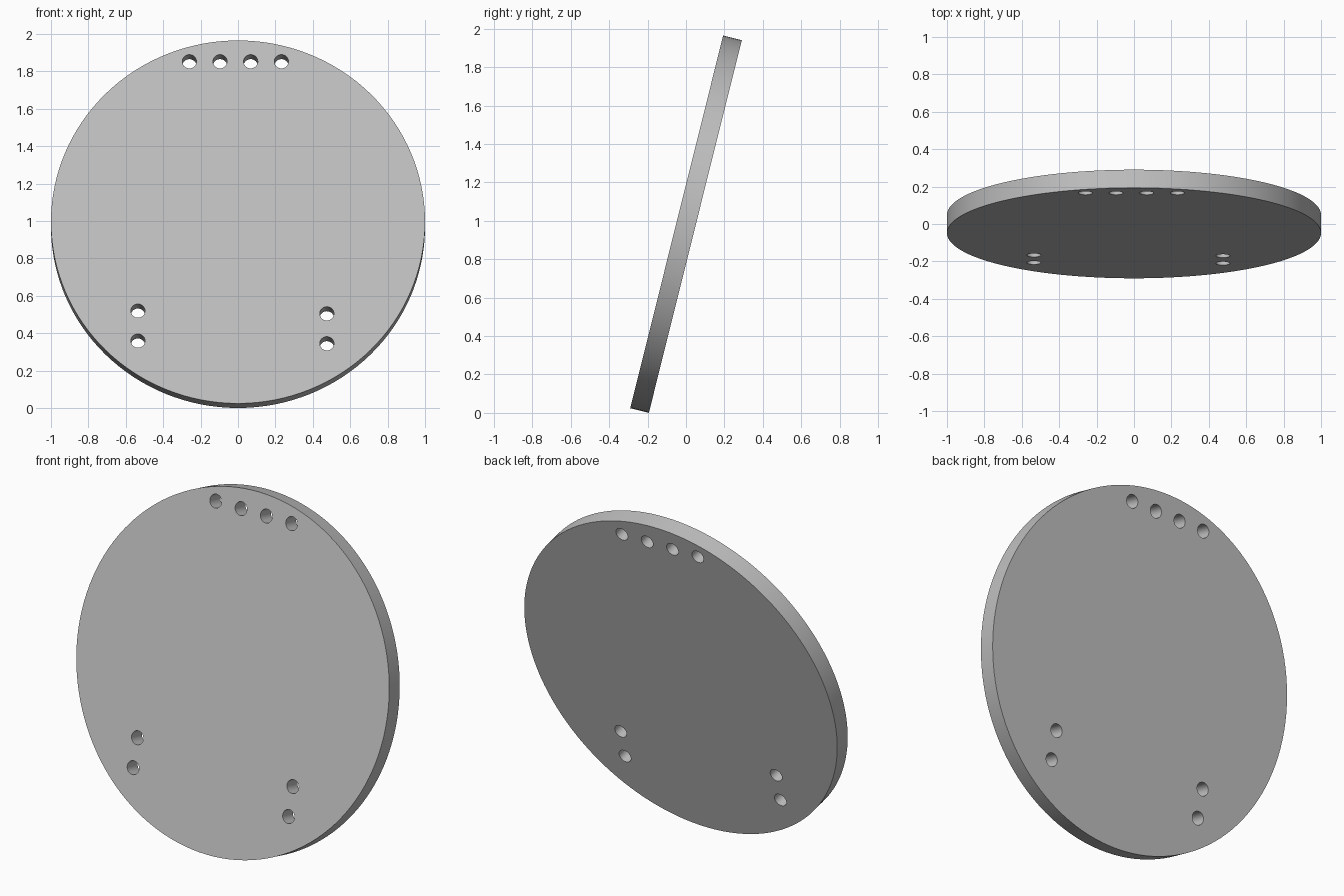
import bpy
import math

cube = bpy.data.objects.get("Cube")
if cube:
    bpy.data.objects.remove(cube, do_unlink=True)

RADIUS = 1.0
THICKNESS = 0.1
HOLE_RADIUS = 0.038
LEAN = math.radians(14)

gray = bpy.data.materials.new("light_gray")
gray.use_nodes = True
color = (0.52, 0.52, 0.52, 1)
gray.diffuse_color = color
gray.node_tree.nodes["Principled BSDF"].inputs["Base Color"].default_value = color


def cylinder(name, radius, depth, sides, x=0, y=0):
    bpy.ops.mesh.primitive_cylinder_add(vertices=sides, radius=radius, depth=depth,
                                        location=(x, y, 0))
    obj = bpy.context.object
    obj.name = name
    obj.data.materials.append(gray)
    return obj


# Round plate, modelled flat
plate = cylinder("round_plate", RADIUS, THICKNESS, 128)

# Row of four holes at the top, and a pair at each lower side
holes = [(-0.26 + 0.164 * i, 0.884) for i in range(4)]
for x, y in ((-0.535, -0.49), (0.475, -0.505)):
    holes += [(x, y), (x, y - 0.165)]

cutters = [cylinder("hole_cutter", HOLE_RADIUS, THICKNESS * 3, 32, x, y)
           for x, y in holes]
for cutter in cutters:
    cut = plate.modifiers.new("hole", 'BOOLEAN')
    cut.operation = 'DIFFERENCE'
    cut.solver = 'EXACT'
    cut.object = cutter

# Apply the cuts, then drop the cutters
bpy.ops.object.select_all(action='DESELECT')
plate.select_set(True)
bpy.context.view_layer.objects.active = plate
for name in [m.name for m in plate.modifiers]:
    bpy.ops.object.modifier_apply(modifier=name)
for cutter in cutters:
    bpy.data.objects.remove(cutter, do_unlink=True)

# Smooth rim and holes, crisp edges
bpy.ops.object.shade_smooth_by_angle(angle=math.radians(30))

# Stand the plate up, leaning backwards and resting on the ground
plate.rotation_euler = (math.pi / 2 - LEAN, 0, 0)
plate.location.z = RADIUS * math.cos(LEAN) + THICKNESS / 2 * math.sin(LEAN)
